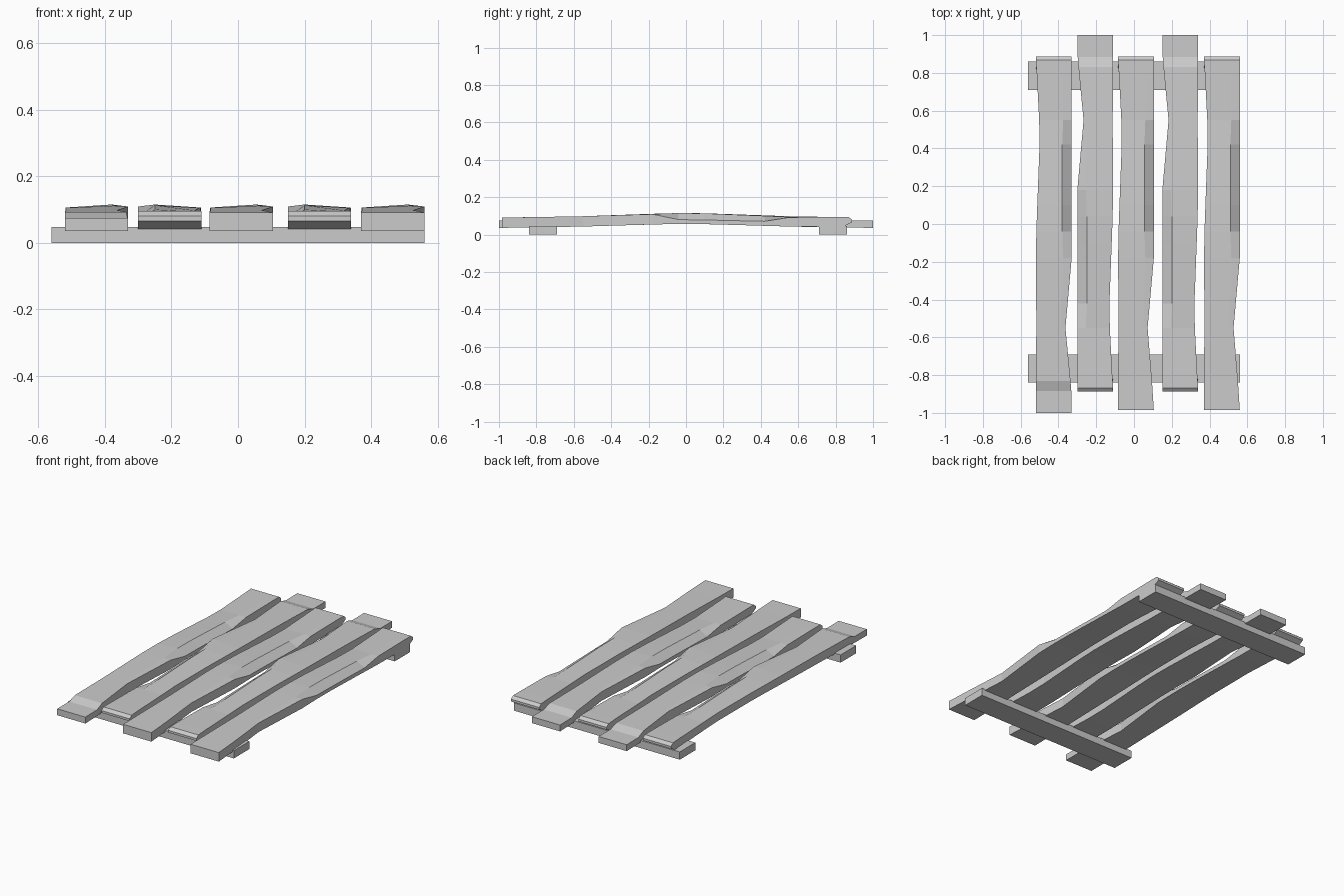
import bpy, bmesh

if "Cube" in bpy.data.objects:
    bpy.data.objects.remove(bpy.data.objects["Cube"])

HALF = 0.095  # half plank width

# Plank sections along y: y, left inset, chip line x, right inset, z left, z chip line, z right, z bottom
BODY = [
    (-0.55, 0.003, 0.04, 0.033, 0.098, 0.098, 0.098, 0.043),
    (-0.18, 0.001, 0.05, 0.000, 0.105, 0.111, 0.109, 0.054),
    (-0.04, 0.003, 0.045, 0.000, 0.106, 0.115, 0.080, 0.057),
    (0.10, 0.008, 0.045, 0.000, 0.105, 0.113, 0.078, 0.056),
    (0.42, 0.020, 0.045, 0.000, 0.097, 0.100, 0.071, 0.047),
    (0.55, 0.018, 0.05, 0.000, 0.093, 0.094, 0.092, 0.043),
]


def flat(y, zt, zb, left=0.0, right=0.0, yb=None):
    """Section with a level top; yb slants the end."""
    return (y, left, 0.045, right, zt, zt, zt, zb, y if yb is None else yb)


# Front ends (stepped or plain) and the bevelled, undercut back end
STEPPED = [flat(-1.0, 0.075, 0.036), flat(-0.885, 0.075, 0.037, right=0.002),
           flat(-0.83, 0.093, 0.038, right=0.006)]
PLAIN = [flat(-0.985, 0.091, 0.036), flat(-0.83, 0.093, 0.038, right=0.010)]
LIP = [flat(0.80, 0.095, 0.041, left=0.005),
       flat(0.868, 0.095, 0.041, yb=0.84),
       flat(0.887, 0.080, 0.066)]


def loft(name, rings):
    bm = bmesh.new()
    rows = [[bm.verts.new(p) for p in r] for r in rings]
    n = len(rows[0])
    for a, b in zip(rows, rows[1:]):
        for i in range(n):
            j = (i + 1) % n
            bm.faces.new((a[i], a[j], b[j], b[i]))
    bm.faces.new(rows[0])
    bm.faces.new(rows[-1])
    bmesh.ops.recalc_face_normals(bm, faces=bm.faces)
    mesh = bpy.data.meshes.new(name)
    bm.to_mesh(mesh)
    bm.free()
    obj = bpy.data.objects.new(name, mesh)
    bpy.context.collection.objects.link(obj)
    return obj


def plank(name, cx, front, turn):
    """turn = -1 rotates the plank half a turn about z."""
    rings = []
    for s in front + BODY + LIP:
        y, left, xc, right, zl, zc, zr, zb = s[:8]
        yb = s[8] if len(s) > 8 else y
        x0, x1 = -HALF + left, HALF - right
        ring = [(x0, yb, zb), (x1, yb, zb), (x1, y, zr), (xc, y, zc), (x0, y, zl)]
        rings.append([(cx + turn * x, turn * yy, z) for x, yy, z in ring])
    return loft(name, rings)


# Five planks, alternately turned end for end
for i, (cx, front, turn) in enumerate([(-0.425, STEPPED, 1), (-0.205, STEPPED, -1),
                                       (0.01, PLAIN, 1), (0.245, STEPPED, -1),
                                       (0.465, PLAIN, 1)]):
    plank(f"plank_{i + 1}", cx, front, turn)

# Two cross rails underneath
for name, y0, y1 in (("front_rail", -0.84, -0.69), ("back_rail", 0.71, 0.86)):
    loft(name, [[(x, y0, 0), (x, y1, 0), (x, y1, 0.047), (x, y0, 0.047)]
                for x in (-0.56, 0.56)])
